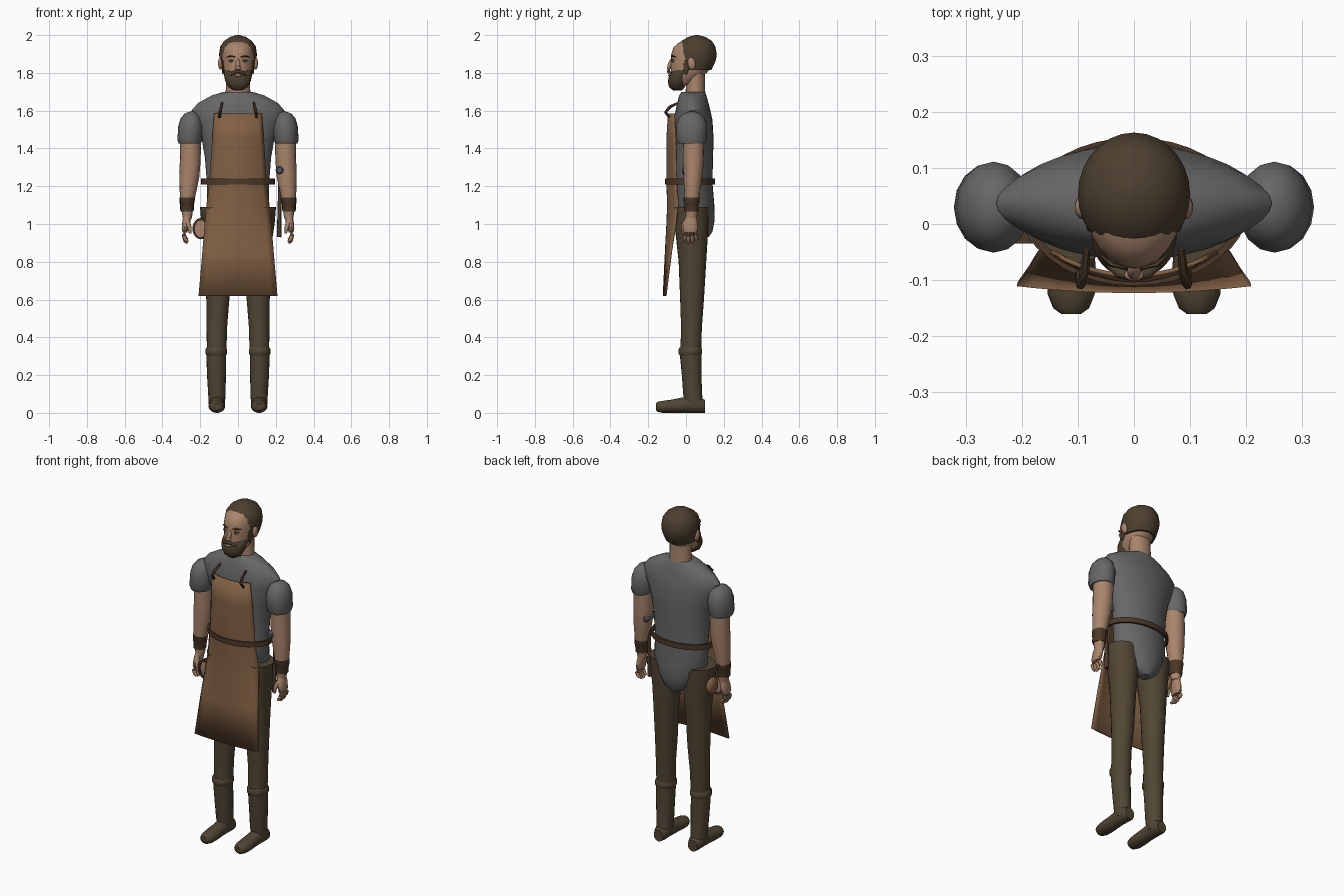
import bpy, bmesh, math
from mathutils import Vector, Matrix


def material(name, rgb):
    m = bpy.data.materials.new(name)
    m.diffuse_color = (*rgb, 1)
    return m


SKIN = material("skin", (0.40, 0.235, 0.15))
HAIR = material("dark_hair", (0.072, 0.05, 0.028))
SHIRT = material("grey_cloth", (0.135, 0.135, 0.135))
CLOTH = material("brown_cloth", (0.082, 0.060, 0.034))
LEATHER = material("tan_leather", (0.225, 0.118, 0.058))
STRAP = material("dark_leather", (0.072, 0.040, 0.022))
WHITE = material("eye_white", (0.5, 0.46, 0.42))
METAL = material("dark_metal", (0.09, 0.095, 0.105))


def finish(bm, name, mat, angle=40):
    bmesh.ops.recalc_face_normals(bm, faces=bm.faces)
    me = bpy.data.meshes.new(name)
    bm.to_mesh(me)
    bm.free()
    for p in me.polygons:
        p.use_smooth = True
    me.set_sharp_from_angle(angle=math.radians(angle))
    me.materials.append(mat)
    ob = bpy.data.objects.new(name, me)
    bpy.context.collection.objects.link(ob)
    return ob


def loft_bm(rings, n=24, caps=True, axis="z", power=1.0, loop=False):
    """Skin ellipses given as (position, centre a, centre b, radius a, radius b)."""
    bm = bmesh.new()
    rows = []
    for t, ca, cb, ra, rb in rings:
        row = []
        for i in range(n):
            a = 2 * math.pi * i / n
            s = math.sin(a)
            u = ca + ra * math.cos(a)
            v = cb + rb * s * max(abs(s), 1e-6) ** (power - 1)
            row.append(bm.verts.new((u, v, t) if axis == "z" else (u, t, v)))
        rows.append(row)
    pairs = list(zip(rows, rows[1:])) + ([(rows[-1], rows[0])] if loop else [])
    for a, b in pairs:
        for i in range(n):
            j = (i + 1) % n
            bm.faces.new((a[i], a[j], b[j], b[i]))
    if caps and not loop:
        bm.faces.new(rows[0])
        bm.faces.new(rows[-1])
    return bm


def loft(name, rings, mat, **kw):
    return finish(loft_bm(rings, **kw), name, mat)


def blob(name, centre, radii, mat, rot_x=0, n=14):
    bm = bmesh.new()
    m = Matrix.Translation(centre) @ Matrix.Rotation(rot_x, 4, "X") @ Matrix.Diagonal((*radii, 1))
    bmesh.ops.create_uvsphere(bm, u_segments=n, v_segments=max(6, n // 2), radius=1, matrix=m)
    return finish(bm, name, mat, 80)


def tube(name, points, radii, mat, n=8):
    """Round tube through points with one radius per point."""
    bm = bmesh.new()
    pts = [Vector(p) for p in points]
    rows = []
    for i, p in enumerate(pts):
        d = pts[min(i + 1, len(pts) - 1)] - pts[max(i - 1, 0)]
        q = d.to_track_quat("Z", "Y")
        rows.append([bm.verts.new(p + q @ Vector((radii[i] * math.cos(2 * math.pi * k / n),
                                                 radii[i] * math.sin(2 * math.pi * k / n), 0)))
                     for k in range(n)])
    for a, b in zip(rows, rows[1:]):
        for k in range(n):
            bm.faces.new((a[k], a[(k + 1) % n], b[(k + 1) % n], b[k]))
    bm.faces.new(rows[0])
    bm.faces.new(rows[-1])
    return finish(bm, name, mat, 50)


# Shirt body, hanging rounded over the seat
loft("shirt", [(0.93, 0, .09, .03, .03), (0.96, 0, .085, .08, .055), (1.02, 0, .062, .125, .09),
               (1.10, 0, .045, .165, .105), (1.22, 0, .04, .165, .10), (1.35, 0, .04, .175, .103),
               (1.45, 0, .04, .192, .106), (1.55, 0, .038, .235, .102), (1.60, 0, .037, .246, .092),
               (1.64, 0, .036, .212, .083), (1.68, 0, .036, .14, .072), (1.70, 0, .038, .075, .062)],
     SHIRT, n=32, power=1.15)

# Neck and head
loft("neck", [(1.66, 0, .05, .068, .054), (1.74, 0, .05, .063, .05), (1.85, 0, .05, .063, .05)], SKIN)
loft("head", [(1.735, 0, -.02, .04, .05), (1.76, 0, -.01, .062, .072), (1.80, 0, .015, .077, .095),
              (1.85, 0, .035, .084, .116), (1.90, 0, .04, .087, .118), (1.935, 0, .035, .08, .101),
              (1.955, 0, .035, .065, .08), (1.975, 0, .045, .04, .05)], SKIN)

# Hair cap, trimmed along a slanted hairline
hair = loft_bm([(1.815, 0, .045, .084, .088), (1.84, 0, .048, .092, .098), (1.87, 0, .051, .098, .108),
                (1.90, 0, .053, .10, .11), (1.94, 0, .055, .094, .10), (1.97, 0, .057, .073, .079),
                (1.99, 0, .057, .043, .047), (2.0, 0, .057, .01, .01)], n=28)
bmesh.ops.bisect_plane(hair, geom=hair.verts[:] + hair.edges[:] + hair.faces[:],
                       plane_co=(0, -.033, 1.965), plane_no=(0, -.12, -.04), clear_outer=True)
finish(hair, "hair", HAIR)

# Beard, moustache, mouth and nose
loft("beard", [(1.708, 0, -.045, .025, .025), (1.725, 0, -.048, .052, .042), (1.755, 0, -.045, .067, .051),
               (1.785, 0, -.035, .074, .055), (1.80, 0, -.022, .076, .061), (1.815, 0, -.01, .074, .06)], HAIR)
tube("moustache", [(-.05, -.07, 1.78), (-.025, -.088, 1.802), (0, -.094, 1.808), (.025, -.088, 1.802),
                   (.05, -.07, 1.78)], [.004, .009, .008, .009, .004], HAIR)
blob("mouth", (0, -.088, 1.786), (.02, .007, .006), SKIN)
blob("nose", (0, -.084, 1.843), (.012, .013, .034), SKIN, rot_x=-.3)
blob("nose_tip", (0, -.091, 1.826), (.018, .011, .01), SKIN)

# Apron sheet, curving back round the body
ROWS = [(1.585, .125, -.092, .03), (1.45, .135, -.10, .045), (1.3, .145, -.10, .05), (1.22, .15, -.10, .05),
        (1.1, .165, -.096, .055), (1.0, .175, -.10, .045), (.85, .188, -.108, .03), (.62, .208, -.119, .012)]
bm = bmesh.new()
grid = [[bm.verts.new((w * k / 6, y + d * (k / 6) ** 2, z)) for k in range(-6, 7)] for z, w, y, d in ROWS]
for a, b in zip(grid, grid[1:]):
    for k in range(12):
        bm.faces.new((a[k], a[k + 1], b[k + 1], b[k]))
apron = finish(bm, "apron", LEATHER, 60)
solid = apron.modifiers.new("thickness", "SOLIDIFY")
solid.thickness = .008
solid.offset = 0

# Belt, a hollow band over the apron
loft("belt", [(1.21, 0, .022, .195, .132), (1.24, 0, .022, .195, .132),
              (1.24, 0, .022, .183, .12), (1.21, 0, .022, .183, .12)], STRAP, n=36, loop=True)

for s, side in ((-1, "right"), (1, "left")):
    def limb(name, rings, mat, **kw):
        return loft(f"{side}_{name}", [(t, s * a, b, c, d) for t, a, b, c, d in rings], mat, **kw)

    # Sleeve, bare arm and wrist cuff
    limb("sleeve", [(1.425, .256, .03, .058, .07), (1.445, .254, .03, .067, .079), (1.52, .25, .03, .066, .081),
                    (1.56, .249, .03, .055, .068), (1.585, .246, .03, .036, .045), (1.595, .244, .03, .012, .015)],
         SHIRT, n=16)
    limb("arm", [(1.46, .25, .04, .055, .057), (1.33, .253, .04, .055, .055), (1.25, .258, .037, .053, .05),
                 (1.18, .264, .033, .045, .043), (1.10, .27, .03, .034, .036), (1.03, .268, .028, .024, .029)],
         SKIN, n=16)
    limb("cuff", [(1.065, .27, .028, .034, .036), (1.075, .27, .028, .036, .038), (1.105, .27, .029, .036, .038),
                  (1.11, .27, .029, .039, .041), (1.14, .268, .03, .041, .043)], STRAP, n=16)

    # Hand with four curled fingers and a thumb
    limb("palm", [(1.045, .268, .027, .022, .027), (1.01, .274, .024, .021, .038), (.975, .28, .022, .018, .04),
                  (.955, .281, .022, .012, .036)], SKIN, n=14)
    for k in range(4):
        y, drop = -.007 + .02 * k, (.008, 0, .003, .016)[k]
        tube(f"{side}_finger_{k + 1}", [(s * .281, y, .965), (s * .286, y, .935 + drop / 2),
                                       (s * .279, y, .91 + drop), (s * .267, y, .90 + drop)],
             [.011, .0105, .010, .007], SKIN)
    tube(f"{side}_thumb", [(s * .268, .0, 1.015), (s * .258, -.017, .985), (s * .253, -.018, .95)],
         [.014, .011, .007], SKIN)

    # Trouser leg
    limb("trouser_leg", [(.32, .113, .025, .052, .055), (.45, .112, .029, .054, .055), (.60, .107, .032, .061, .063),
                         (.80, .106, .034, .069, .073), (.93, .103, .031, .08, .084), (1.0, .105, .028, .089, .09),
                         (1.09, .109, .025, .092, .095)], CLOTH)

    # Boot shaft, rolled cuff and foot
    limb("boot_shaft", [(.03, .112, .045, .042, .05), (.10, .112, .035, .046, .05), (.20, .114, .03, .05, .052),
                        (.32, .115, .024, .053, .058)], CLOTH, n=20)
    limb("boot_cuff", [(.305, .115, .023, .052, .057), (.315, .115, .023, .058, .063), (.335, .115, .023, .058, .063),
                       (.347, .115, .023, .051, .056)], CLOTH, n=20)
    limb("boot_foot", [(-.16, .112, .033, .018, .018), (-.15, .112, .032, .032, .027), (-.125, .112, .032, .042, .032),
                       (-.08, .112, .035, .044, .035), (-.03, .112, .04, .04, .04), (.02, .112, .045, .04, .045),
                       (.075, .112, .042, .042, .042), (.10, .112, .034, .03, .034)], CLOTH, n=18, axis="y")

    # Ear, sideburn, eye and brow
    blob(f"{side}_ear", (s * .092, .03, 1.85), (.014, .021, .034), SKIN, rot_x=.15)
    blob(f"{side}_sideburn", (s * .079, .0, 1.83), (.007, .014, .04), HAIR)
    blob(f"{side}_eye", (s * .035, -.068, 1.862), (.015, .007, .006), WHITE)
    blob(f"{side}_iris", (s * .035, -.073, 1.862), (.006, .004, .006), HAIR)
    tube(f"{side}_eyelid", [(s * .018, -.074, 1.866), (s * .035, -.073, 1.870), (s * .053, -.061, 1.866)],
         [.002, .003, .002], HAIR, n=6)
    tube(f"{side}_brow", [(s * .015, -.078, 1.884), (s * .04, -.072, 1.890), (s * .06, -.055, 1.884)],
         [.003, .005, .002], HAIR, n=6)

    # Apron shoulder tie
    tube(f"{side}_apron_tie", [(s * .098, -.088, 1.565), (s * .095, -.108, 1.592), (s * .088, -.085, 1.62),
                               (s * .084, -.045, 1.64)], [.008, .009, .009, .006], STRAP, n=6)

# Hammer hung on the belt
tube("hammer_handle", [(.217, .03, .93), (.22, .03, 1.10), (.222, .03, 1.285)], [.012, .010, .008], STRAP)
tube("hammer_head", [(.22, -.02, 1.285), (.22, -.012, 1.285), (.22, .07, 1.285), (.22, .08, 1.285)],
     [.015, .021, .021, .014], METAL, n=12)

# Hip pouch with a round coil beside it
blob("pouch", (-.195, .035, .985), (.025, .045, .05), LEATHER)
loft("coil_ring", [(-.035, -.197, .975, .044, .056), (.0, -.197, .975, .044, .056),
                   (.0, -.197, .975, .032, .044), (-.035, -.197, .975, .032, .044)],
     STRAP, axis="y", loop=True)
loft("coil_core", [(-.025, -.197, .975, .033, .045), (-.005, -.197, .975, .033, .045)], SKIN, axis="y")
